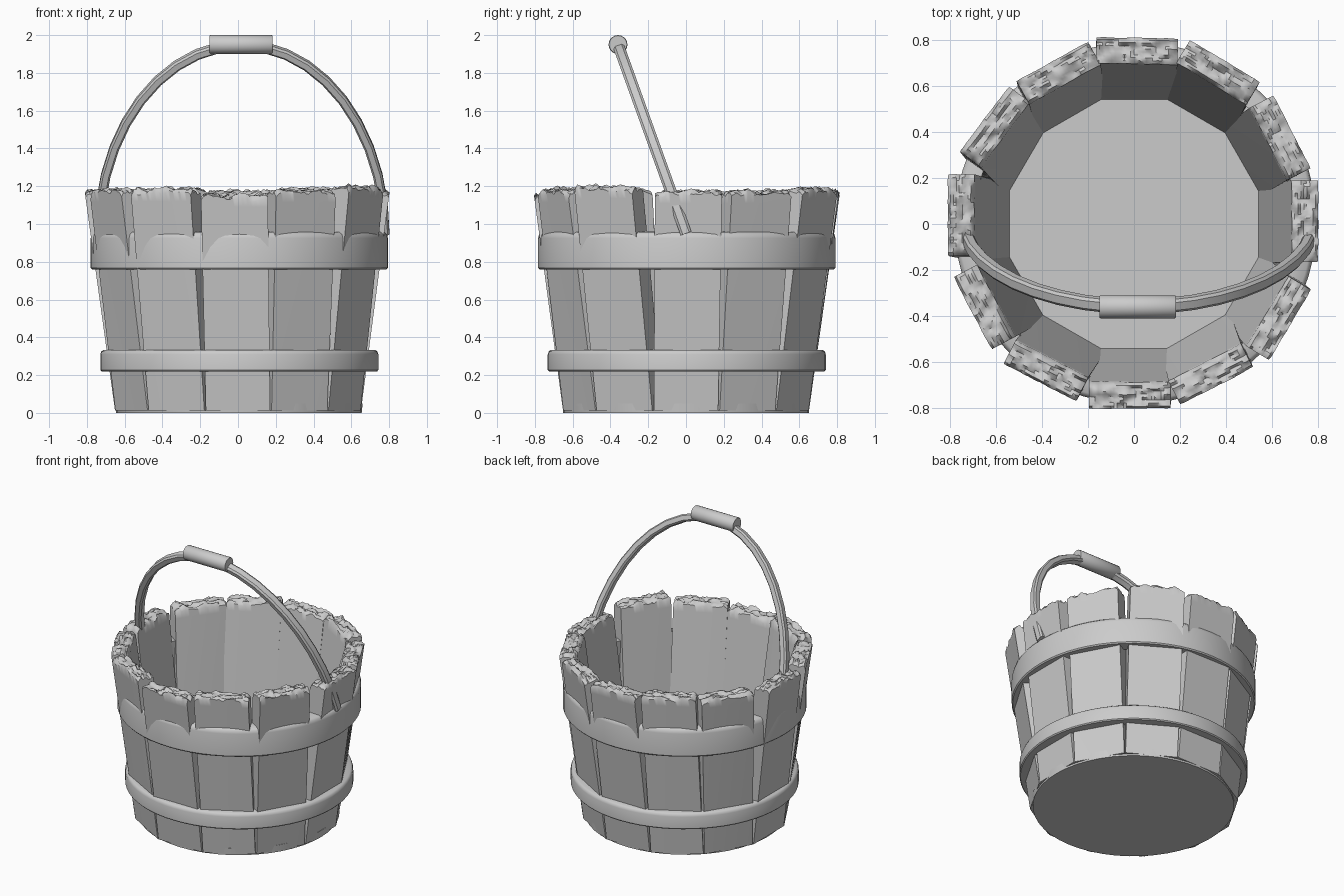
import bpy, bmesh, math
from mathutils import Vector, noise

if "Cube" in bpy.data.objects:
    bpy.data.objects.remove(bpy.data.objects["Cube"])

def finish(name, bm, smooth=35):
    bmesh.ops.recalc_face_normals(bm, faces=bm.faces[:])
    me = bpy.data.meshes.new(name)
    bm.to_mesh(me)
    bm.free()
    ob = bpy.data.objects.new(name, me)
    bpy.context.collection.objects.link(ob)
    bpy.ops.object.select_all(action='DESELECT')
    bpy.context.view_layer.objects.active = ob
    ob.select_set(True)
    bpy.ops.object.shade_smooth_by_angle(angle=math.radians(smooth))
    return ob

def sweep(name, rings, closed, smooth=35):
    """Skin a list of equal-sized point rings."""
    bm = bmesh.new()
    vs = [[bm.verts.new(p) for p in r] for r in rings]
    n, k = len(vs), len(vs[0])
    for i in range(n if closed else n - 1):
        a, b = vs[i], vs[(i + 1) % n]
        for j in range(k):
            bm.faces.new((a[j], a[(j + 1) % k], b[(j + 1) % k], b[j]))
    if not closed:
        bm.faces.new(vs[0])
        bm.faces.new(vs[-1])
    return finish(name, bm, smooth)

# staves: leaning planks with rough, chipped top ends
WIDTH, THICK, LEAN = 0.355, 0.115, 0.14

def stave(i, angle, turn, r_top, top):
    bm = bmesh.new()
    nx, ny = 26, 9
    grid = [[bm.verts.new((u / nx - .5, v / ny - .5, 1)) for v in range(ny + 1)]
            for u in range(nx + 1)]
    for u in range(nx):
        for v in range(ny):
            bm.faces.new((grid[u][v], grid[u + 1][v], grid[u + 1][v + 1], grid[u][v + 1]))
    for v in bm.verts:
        x, y = v.co.x, v.co.y
        rough = noise.noise((x * 6, y * 5, i * 7.3)) + .6 * noise.noise((x * 17, y * 9, i * 3.1))
        edge = max(abs(x) * 2 - .9, 0) * .15 + max(abs(y) * 2 - .75, 0) * .06
        v.co.z = top + .022 * rough - edge
    for z in (top - .06, 0.012):
        ring = [e for e in bm.edges if e.is_boundary]
        new = bmesh.ops.extrude_edge_only(bm, edges=ring)['geom']
        for v in new:
            if isinstance(v, bmesh.types.BMVert):
                v.co.z = z
    bmesh.ops.holes_fill(bm, edges=[e for e in bm.edges if e.is_boundary], sides=0)
    # place on the tapered ring, easing from even spacing to the loose top
    for v in bm.verts:
        t = v.co.z / 1.17
        even = 30 * i
        a = math.radians(even + (angle - even) * t)
        f = math.radians(even + (turn - even) * t)
        r = .592 + (r_top - .592) * t + v.co.y * THICK
        w = v.co.x * (WIDTH - .015 * (1 - t))
        rc = r - v.co.y * THICK
        out, side = Vector((math.cos(f), math.sin(f))), Vector((-math.sin(f), math.cos(f)))
        p = Vector((math.cos(a), math.sin(a))) * rc + out * v.co.y * THICK + side * w
        v.co.x, v.co.y = p
    return finish(f"stave_{i + 1}", bm, 40)

# position angle, facing angle, mid radius at the top, top height
STAVES = [(1, 0, .745, 1.17), (30.5, 27, .74, 1.17), (61, 59, .755, 1.18),
          (89, 89, .755, 1.17), (116.5, 119, .735, 1.18), (145, 143, .74, 1.17),
          (177, 180, .755, 1.17), (209, 208, .745, 1.18), (239, 243, .745, 1.18),
          (268.5, 270, .75, 1.15), (297, 297, .735, 1.175), (327, 329, .75, 1.195)]
for i, s in enumerate(STAVES):
    stave(i, *s)

# floor disc
bm = bmesh.new()
bmesh.ops.create_cone(bm, cap_ends=True, segments=48, radius1=.65, radius2=.655, depth=.05)
bmesh.ops.translate(bm, verts=bm.verts[:], vec=(.005, 0, .025))
finish("floor", bm)

# hoops
def hoop(name, profile, n=64):
    rings = []
    for k in range(n):
        a = 2 * math.pi * k / n
        rings.append([(.007 + r * math.cos(a), .004 + r * math.sin(a), z) for r, z in profile])
    sweep(name, rings, True, 40)

hoop("upper_hoop", [(.70, .76), (.78, .76), (.787, .768), (.787, .925), (.782, .945),
                    (.768, .957), (.70, .96)])
hoop("lower_hoop", [(.65, .22), (.73, .22), (.736, .227), (.736, .31), (.731, .325),
                    (.72, .333), (.65, .335)])

# bail handle: half ellipse in a plane leaning forward
tilt = math.atan2(.36, 1.0)
up = Vector((0, -math.sin(tilt), math.cos(tilt)))
across = Vector((0, math.cos(tilt), math.sin(tilt)))
A, B, base = .757, 1.06, Vector((.02, 0, .95))
rings = []
for k in range(21):
    t = math.pi * k / 20
    c = base + Vector((A * math.cos(t), 0, 0)) + up * (B * math.sin(t))
    n = (Vector((B * math.cos(t), 0, 0)) + up * (A * math.sin(t))).normalized()
    rings.append([c + n * (.025 * p) + across * (.03 * q) for p, q in
                  ((1, .6), (.6, 1), (-.6, 1), (-1, .6), (-1, -.6), (-.6, -1), (.6, -1), (1, -.6))])
sweep("handle", rings, False, 25)

# wooden grip at the top of the handle
grip = []
for x, r in ((-.15, .047), (-.146, .05), (.178, .05), (.182, .047)):
    grip.append([(x, -.36 + r * math.cos(2 * math.pi * j / 20),
                  1.95 + r * math.sin(2 * math.pi * j / 20)) for j in range(20)])
sweep("grip", grip, False, 50)
